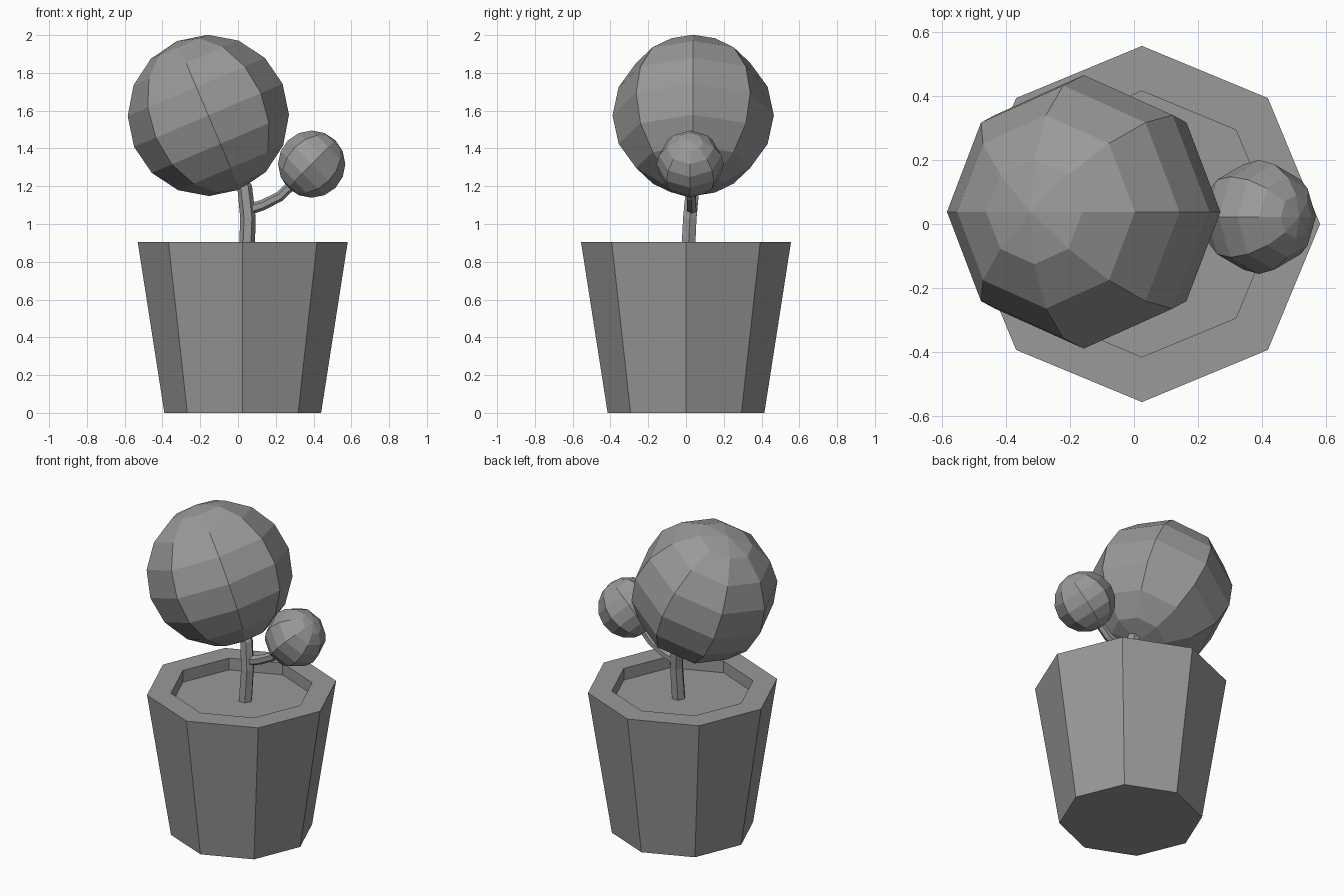
import bpy, bmesh
from math import cos, sin, pi, radians
from mathutils import Vector, Matrix

cube = bpy.data.objects.get("Cube")
if cube:
    bpy.data.objects.remove(cube, do_unlink=True)

# One plain grey for everything
grey = bpy.data.materials.new("plain_grey")
grey.use_nodes = True
colour = (0.32, 0.32, 0.32, 1)
grey.diffuse_color = colour
grey.node_tree.nodes["Principled BSDF"].inputs["Base Color"].default_value = colour


def finish(bm, name):
    bmesh.ops.recalc_face_normals(bm, faces=bm.faces)
    mesh = bpy.data.meshes.new(name)
    bm.to_mesh(mesh)
    bm.free()
    mesh.materials.append(grey)
    obj = bpy.data.objects.new(name, mesh)
    bpy.context.collection.objects.link(obj)
    return obj


def skin(bm, rings):
    """Join successive vertex rings and cap both ends."""
    n = len(rings[0])
    for a, b in zip(rings, rings[1:]):
        for i in range(n):
            j = (i + 1) % n
            bm.faces.new((a[i], a[j], b[j], b[i]))
    bm.faces.new(rings[0])
    bm.faces.new(rings[-1])


def lathe(name, profile, sides, centre):
    bm = bmesh.new()
    rings = [[bm.verts.new((centre + r * cos(2 * pi * i / sides),
                            r * sin(2 * pi * i / sides), z))
              for i in range(sides)] for r, z in profile]
    skin(bm, rings)
    return finish(bm, name)


def tube(name, path, radii, sides=6):
    bm = bmesh.new()
    pts = [Vector(p) for p in path]
    rings = []
    for k, (p, r) in enumerate(zip(pts, radii)):
        along = (pts[min(k + 1, len(pts) - 1)] - pts[max(k - 1, 0)]).normalized()
        u = along.cross(Vector((0, 1, 0))).normalized()
        v = along.cross(u)
        rings.append([bm.verts.new(p + r * (cos(2 * pi * i / sides) * u
                                            + sin(2 * pi * i / sides) * v))
                      for i in range(sides)])
    skin(bm, rings)
    return finish(bm, name)


def ball(name, centre, radius, tilt):
    bm = bmesh.new()
    place = Matrix.Translation(centre) @ Matrix.Rotation(radians(tilt), 4, 'Y')
    bmesh.ops.create_uvsphere(bm, u_segments=8, v_segments=8,
                              radius=radius, matrix=place)
    return finish(bm, name)


# Tapered octagonal pot with a flat rim and sunken soil
lathe("pot", [(0.415, 0), (0.556, 0.905), (0.415, 0.905), (0.415, 0.83)], 8, 0.025)

# Trunk and side branch
tube("trunk", [(0.045, 0.01, 0.82), (0.053, 0.02, 1.03),
               (0.036, 0.035, 1.19), (-0.04, 0.04, 1.32)],
     [0.042, 0.041, 0.04, 0.035])
tube("branch", [(0.05, 0.03, 1.075), (0.13, 0.03, 1.1),
                (0.22, 0.028, 1.145), (0.33, 0.025, 1.25)],
     [0.03, 0.028, 0.027, 0.025])

# Foliage
ball("large_foliage", (-0.157, 0.038, 1.575), 0.427, -23)
ball("small_foliage", (0.39, 0.022, 1.317), 0.178, 45)
